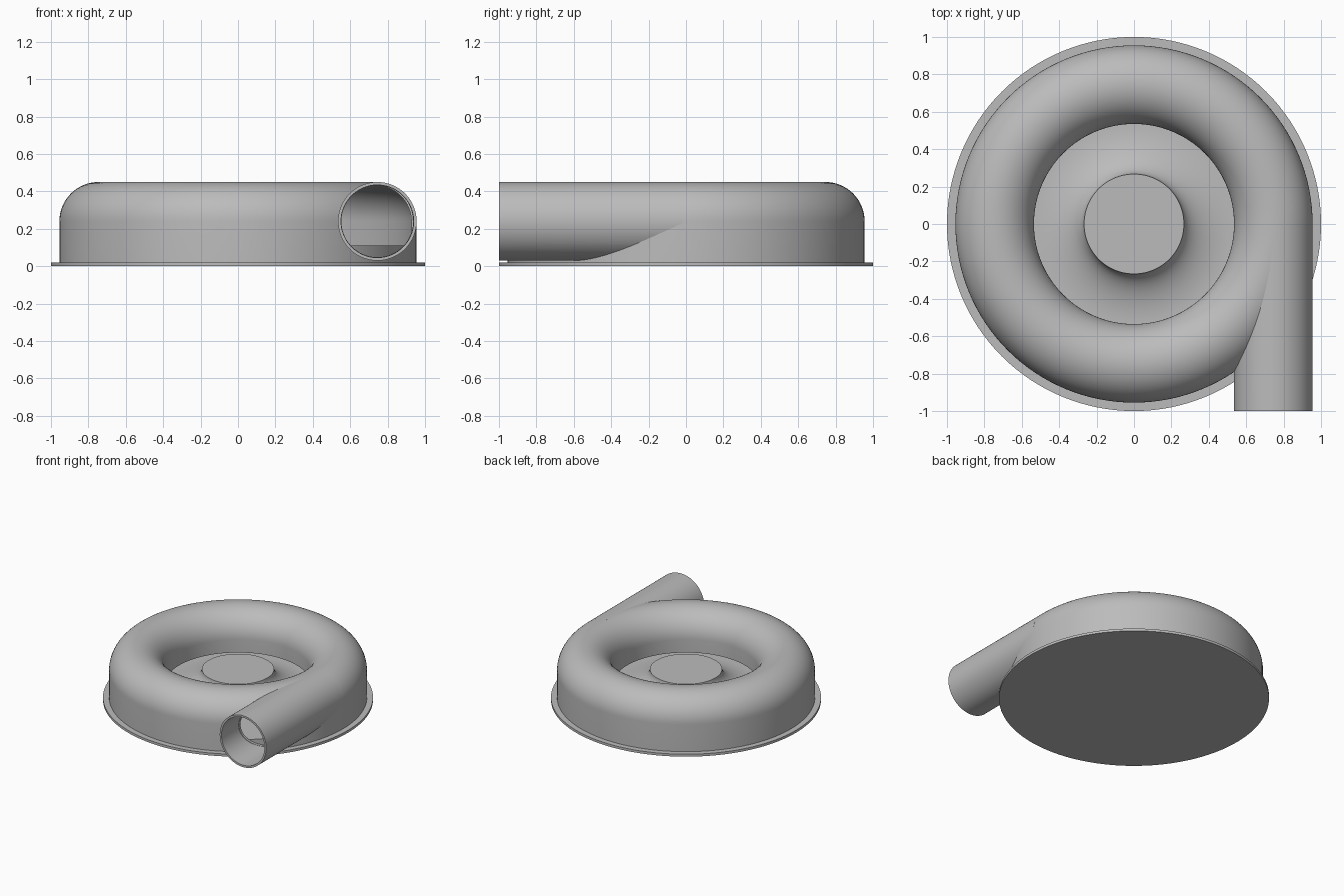
import bpy, bmesh, math
from mathutils import Matrix

if "Cube" in bpy.data.objects:
    bpy.data.objects.remove(bpy.data.objects["Cube"], do_unlink=True)

grey = bpy.data.materials.new("casing_grey")
grey.use_nodes = True
grey.diffuse_color = (0.5, 0.5, 0.5, 1)
grey.node_tree.nodes["Principled BSDF"].inputs["Base Color"].default_value = (0.5, 0.5, 0.5, 1)

RING, TUBE, MID = 0.745, 0.21, 0.24   # volute centre radius, tube radius, tube centre height
WALL, FLOOR, PLATE = 0.016, 0.11, 0.02
LIP = 0.135                           # lower end of the inner volute wall
SEGMENTS = 128


def revolve(name, profile):
    """Spin a closed (radius, height) loop round the z axis."""
    bm = bmesh.new()
    rings = []
    for i in range(SEGMENTS):
        a = 2 * math.pi * i / SEGMENTS
        rings.append([bm.verts.new((r * math.cos(a), r * math.sin(a), z)) for r, z in profile])
    for i, ring in enumerate(rings):
        following = rings[(i + 1) % SEGMENTS]
        for j in range(len(profile)):
            k = (j + 1) % len(profile)
            bm.faces.new((ring[j], following[j], following[k], ring[k]))
    bmesh.ops.remove_doubles(bm, verts=bm.verts, dist=1e-5)
    return finish(name, bm)


def finish(name, bm):
    bmesh.ops.recalc_face_normals(bm, faces=bm.faces)
    mesh = bpy.data.meshes.new(name)
    bm.to_mesh(mesh)
    bm.free()
    mesh.materials.append(grey)
    obj = bpy.data.objects.new(name, mesh)
    bpy.context.collection.objects.link(obj)
    return obj


def rod(name, radius, start, end):
    """Solid cylinder along y on the outlet axis."""
    bm = bmesh.new()
    place = Matrix.Translation((RING, (start + end) / 2, MID)) @ Matrix.Rotation(math.pi / 2, 4, 'X')
    bmesh.ops.create_cone(bm, cap_ends=True, segments=96, radius1=radius, radius2=radius,
                          depth=end - start, matrix=place)
    return finish(name, bm)


def select(obj):
    bpy.ops.object.select_all(action='DESELECT')
    obj.select_set(True)
    bpy.context.view_layer.objects.active = obj


def cut(obj, cutter):
    mod = obj.modifiers.new("cut", 'BOOLEAN')
    mod.operation, mod.solver, mod.object = 'DIFFERENCE', 'EXACT', cutter
    select(obj)
    bpy.ops.object.modifier_apply(modifier=mod.name)


def dome(radius):
    """Half circle of the volute section, from outside to inside."""
    return [(RING + radius * math.cos(math.pi * i / 32), MID + radius * math.sin(math.pi * i / 32))
            for i in range(33)]


# Base flange
base = revolve("base_plate", [(0, 0), (1, 0), (1, PLATE), (0, PLATE)])

# Raised floor with a flared hub in the middle
hub_r, hub_z, eye = 0.267, 0.25, RING - TUBE
flare = []
for i in range(17):
    t = math.pi / 2 * i / 16
    flare.append((eye - (eye - hub_r) * math.cos(t), hub_z - (hub_z - FLOOR) * math.sin(t)))
rim = RING + TUBE - WALL
hub = revolve("floor_and_hub", [(0, hub_z)] + flare + [(rim, FLOOR), (rim, PLATE), (0, PLATE)])

# Volute shell: straight outer skirt, domed top and inner throat wall
inner_r = TUBE - WALL
shell = revolve("volute_shell",
                [(RING + TUBE, PLATE)] + dome(TUBE) + [(RING - TUBE, LIP), (RING - inner_r, LIP)]
                + dome(inner_r)[::-1] + [(RING + inner_r, PLATE)])

# Outlet pipe opening into the volute
pipe = rod("outlet_pipe", TUBE, -1, -0.02)
bore = rod("bore_cutter", inner_r, -1.1, 0.1)
mouth = rod("mouth_cutter", inner_r - 0.002, -1.1, -0.15)
cavity = revolve("cavity_cutter",
                 [(RING + inner_r, 0)] + dome(inner_r) + [(RING - inner_r, 0)])
cut(pipe, bore)
cut(pipe, cavity)
cut(shell, mouth)
for helper in (bore, mouth, cavity):
    bpy.data.objects.remove(helper, do_unlink=True)

for obj in (base, hub, shell, pipe):
    select(obj)
    bpy.ops.object.shade_smooth_by_angle(angle=math.radians(35))
